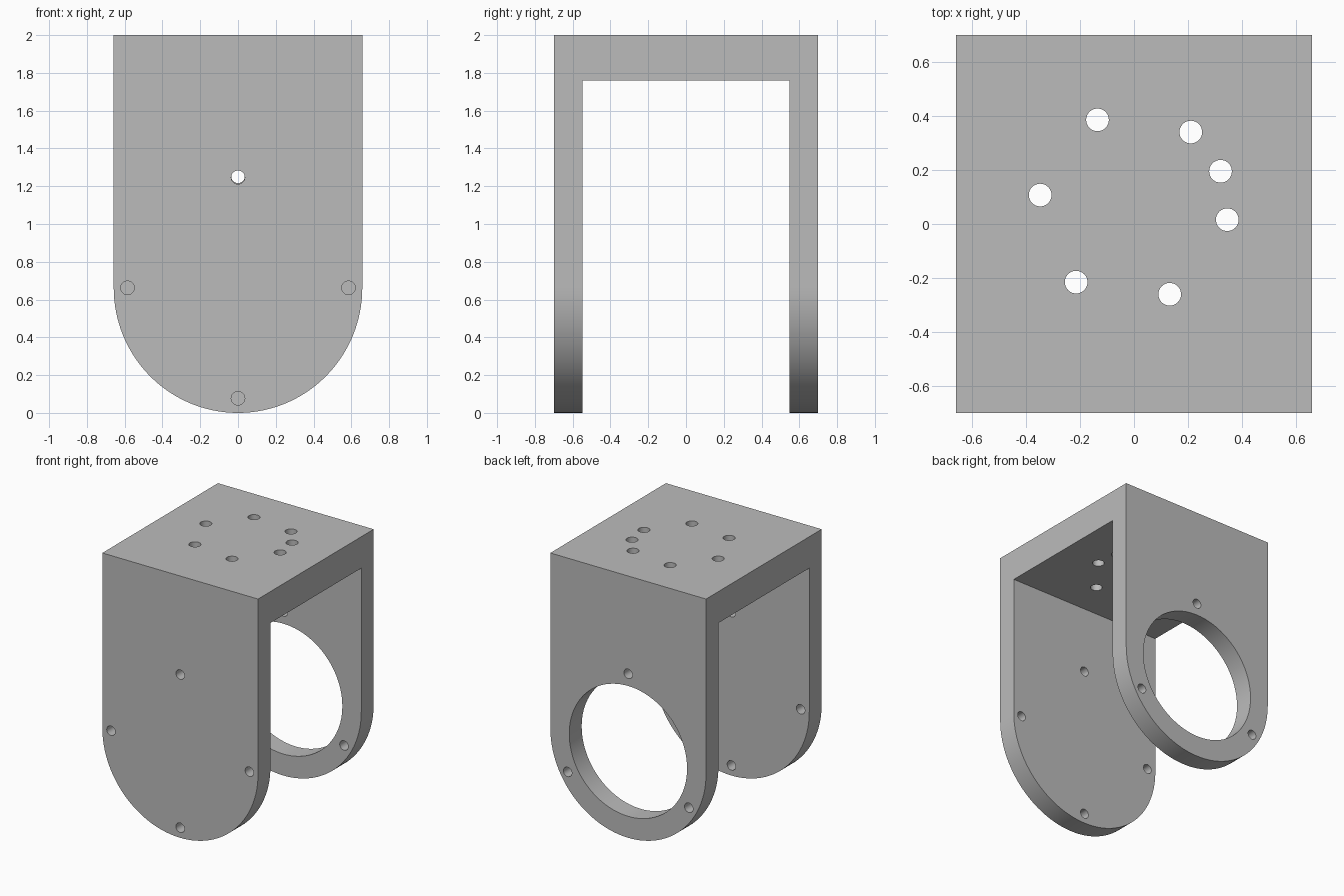
import bpy, bmesh, math
from mathutils import Matrix

cube = bpy.data.objects.get("Cube")
if cube:
    bpy.data.objects.remove(cube, do_unlink=True)

HALF_W, HALF_D, TOP = 0.658, 0.698, 2.0
INNER, SLAB = 0.548, 1.76
HUB = 0.662                      # height of the rounded ends' centre

grey = bpy.data.materials.new("plain grey")
grey.use_nodes = True
colour = (0.5, 0.5, 0.5, 1)
grey.diffuse_color = colour
grey.node_tree.nodes["Principled BSDF"].inputs["Base Color"].default_value = colour


def make_object(name, bm):
    mesh = bpy.data.meshes.new(name)
    bmesh.ops.recalc_face_normals(bm, faces=bm.faces)
    bm.to_mesh(mesh)
    bm.free()
    obj = bpy.data.objects.new(name, mesh)
    mesh.materials.append(grey)
    bpy.context.collection.objects.link(obj)
    return obj


def cut(target, bm):
    """Subtract a temporary solid from the target."""
    cutter = make_object("cutter", bm)
    cutter.hide_render = True
    mod = target.modifiers.new("cut", "BOOLEAN")
    mod.operation, mod.solver, mod.object = "DIFFERENCE", "EXACT", cutter
    bpy.context.view_layer.objects.active = target
    bpy.ops.object.modifier_apply(modifier=mod.name)
    bpy.data.objects.remove(cutter, do_unlink=True)


def drill(target, centre, radius, depth, along_y, sides=32):
    bm = bmesh.new()
    turn = Matrix.Rotation(math.pi / 2, 4, "X") if along_y else Matrix()
    bmesh.ops.create_cone(bm, cap_ends=True, segments=sides, radius1=radius,
                          radius2=radius, depth=depth,
                          matrix=Matrix.Translation(centre) @ turn)
    cut(target, bm)


# Bracket body: square top, round bottom, extruded from front to back
bm = bmesh.new()
outline = [(HALF_W, TOP), (-HALF_W, TOP)]
for i in range(65):
    a = math.pi + math.pi * i / 64
    outline.append((HALF_W * math.cos(a), HUB + HUB * math.sin(a)))
face = bm.faces.new([bm.verts.new((x, -HALF_D, z)) for x, z in outline])
ext = bmesh.ops.extrude_face_region(bm, geom=[face])
bmesh.ops.translate(bm, vec=(0, 2 * HALF_D, 0),
                    verts=[e for e in ext["geom"] if isinstance(e, bmesh.types.BMVert)])
bracket = make_object("bracket", bm)

# Open space between the two side plates
bm = bmesh.new()
bmesh.ops.create_cube(bm, size=1, matrix=Matrix.Translation((0, 0, SLAB - 1.5))
                      @ Matrix.Diagonal((2, 2 * INNER, 3, 1)))
cut(bracket, bm)

# Large bearing hole in the back plate
mid = (HALF_D + INNER) / 2
drill(bracket, (0, mid, HUB), 0.498, 0.4, True, 96)

# Screw holes: four in the front plate, three in the back plate
for y, count, ring in ((-mid, 4, 0.585), (mid, 3, 0.591)):
    for i in range(count):
        a = math.pi / 2 + math.tau * i / count
        drill(bracket, (ring * math.cos(a), y, HUB + ring * math.sin(a)), 0.036, 0.4, True)

# Mounting holes through the top slab
for x, y in ((-0.135, 0.385), (0.21, 0.34), (0.32, 0.195), (0.345, 0.016),
             (0.132, -0.26), (-0.214, -0.215), (-0.347, 0.107)):
    drill(bracket, (x, y, 1.88), 0.042, 0.6, False)

# Smooth the curved walls, keep the edges sharp
bpy.ops.object.select_all(action="DESELECT")
bracket.select_set(True)
bpy.context.view_layer.objects.active = bracket
bpy.ops.object.shade_smooth_by_angle(angle=math.radians(30))
